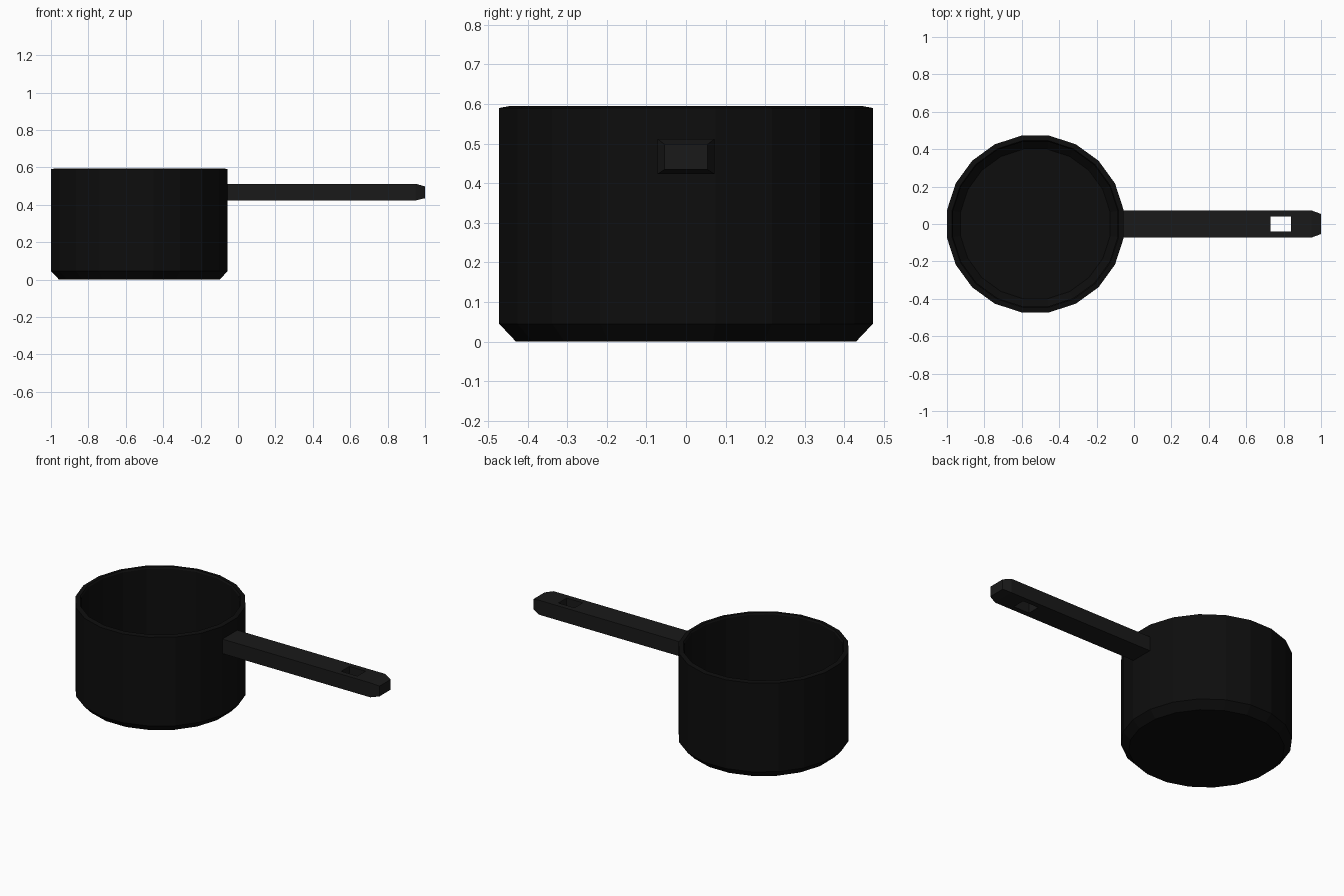
import bpy, bmesh, math

if "Cube" in bpy.data.objects:
    bpy.data.objects.remove(bpy.data.objects["Cube"])

CX, SIDES = -0.5275, 20


def material(name, v):
    m = bpy.data.materials.new(name)
    m.diffuse_color = (v, v, v, 1)
    m.use_nodes = True
    m.node_tree.nodes["Principled BSDF"].inputs["Base Color"].default_value = m.diffuse_color
    return m


def add_object(name, bm, mat=None):
    bmesh.ops.recalc_face_normals(bm, faces=bm.faces[:])
    me = bpy.data.meshes.new(name)
    bm.to_mesh(me)
    bm.free()
    ob = bpy.data.objects.new(name, me)
    bpy.context.collection.objects.link(ob)
    if mat:
        me.materials.append(mat)
    return ob


def loft(bm, rings):
    # Skin closed rings of points and cap both ends
    loops = [[bm.verts.new(p) for p in r] for r in rings]
    for a, b in zip(loops, loops[1:]):
        n = len(a)
        for i in range(n):
            j = (i + 1) % n
            bm.faces.new((a[i], a[j], b[j], b[i]))
    bm.faces.new(loops[0])
    bm.faces.new(loops[-1])


def circle(r, z):
    angles = [2 * math.pi * (i + 0.5) / SIDES for i in range(SIDES)]
    return [(CX + r * math.cos(a), r * math.sin(a), z) for a in angles]


def rect(x, hy, z0, z1):
    return [(x, -hy, z0), (x, hy, z0), (x, hy, z1), (x, -hy, z1)]


# Pot: outside profile up over the rim and down to the inner floor
profile = [(0.435, 0), (0.478, 0.045), (0.478, 0.59), (0.451, 0.595),
           (0.445, 0.585), (0.445, 0.075), (0.405, 0.035)]
bm = bmesh.new()
loft(bm, [circle(r, z) for r, z in profile])
pot = add_object("pot_body", bm, material("pot_black", 0.004))

# Handle: straight bar with a tapered tip
bm = bmesh.new()
loft(bm, [rect(-0.06, 0.072, 0.423, 0.512),
          rect(0.95, 0.072, 0.423, 0.512),
          rect(1.0, 0.054, 0.435, 0.498)])
handle = add_object("handle", bm, material("handle_black", 0.01))

# Hanging hole through the handle
bm = bmesh.new()
loft(bm, [rect(0.73, 0.04, 0.3, 0.6), rect(0.84, 0.04, 0.3, 0.6)])
cutter = add_object("hole_cutter", bm)
cutter.hide_render = True
cutter.hide_viewport = True
hole = handle.modifiers.new("hanging_hole", 'BOOLEAN')
hole.operation = 'DIFFERENCE'
hole.solver = 'EXACT'
hole.object = cutter
